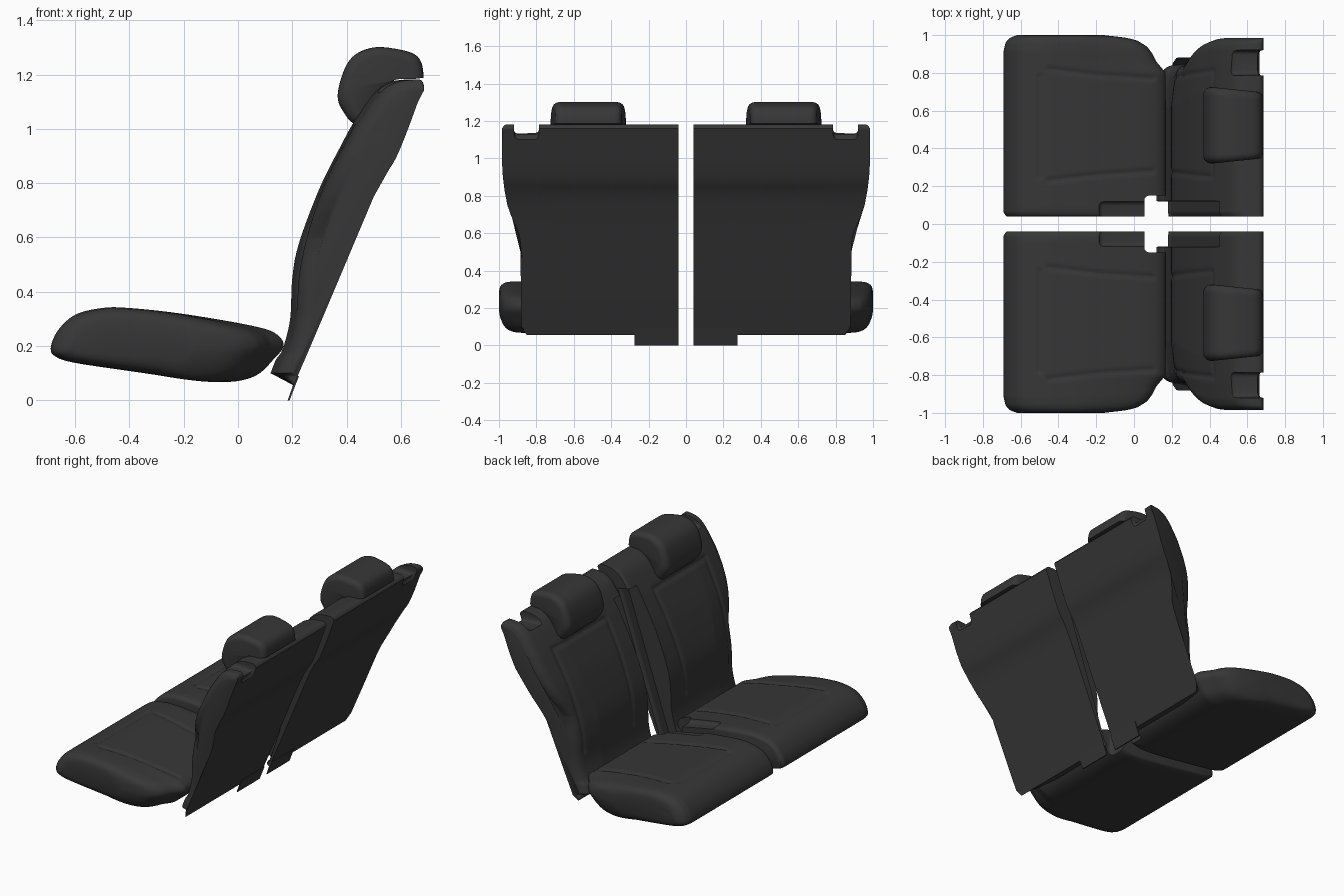
import bpy, bmesh, math
from mathutils import Vector

cube = bpy.data.objects.get("Cube")
if cube:
    bpy.data.objects.remove(cube)

fabric = bpy.data.materials.new("charcoal_upholstery")
fabric.use_nodes = True
fabric.diffuse_color = (0.038, 0.038, 0.038, 1)
fabric.node_tree.nodes["Principled BSDF"].inputs["Base Color"].default_value = fabric.diffuse_color
fabric.node_tree.nodes["Principled BSDF"].inputs["Roughness"].default_value = 0.7


def table(points, v):
    """Piecewise linear lookup."""
    if v <= points[0][0]:
        return points[0][1]
    for (a, fa), (b, fb) in zip(points, points[1:]):
        if v <= b:
            return fa + (fb - fa) * (v - a) / (b - a)
    return points[-1][1]


def clamp(v):
    return max(0.0, min(1.0, v))


def ease(v):
    v = clamp(v)
    return v * v * (3 - 2 * v)


def smooth_loop(points, step):
    """Closed spline through the points; a doubled point makes a corner."""
    pts = [Vector(p) for p in points]
    out, n = [], len(pts)
    for i in range(n):
        a, b, c, d = (pts[(i + k) % n] for k in (-1, 0, 1, 2))
        length = (c - b).length
        if length < 1e-6:
            continue
        count = math.ceil(length / step)
        for k in range(count):
            t = k / count
            out.append(0.5 * (2 * b + (c - a) * t + (2 * a - 5 * b + 4 * c - d) * t * t
                              + (3 * b - a - 3 * c + d) * t ** 3))
    return out


def stations(lo, hi, step, fine=0.03):
    """Slices from lo to hi, closer together at both ends."""
    ends = [fine * (1 - math.cos(k * math.pi / 10)) for k in range(5)]
    n = round((hi - lo - 2 * fine) / step)
    middle = [lo + fine + (hi - lo - 2 * fine) * k / n for k in range(n + 1)]
    return [lo + e for e in ends] + middle + [hi - e for e in reversed(ends)]


def seam(u, v, segments, depth=0.008, width=0.012):
    """Depth of a stitched groove running along the segments."""
    best = 1.0
    p = Vector((u, v))
    for a, b in segments:
        a, b = Vector(a), Vector(b)
        t = clamp((p - a).dot(b - a) / (b - a).length_squared)
        best = min(best, (p - a.lerp(b, t)).length)
    return depth * math.exp(-(best / width) ** 2)


def loft(name, profile, slices, shape):
    """Sweep an xz profile along y, shaping every point."""
    bm = bmesh.new()
    rings = [[bm.verts.new(shape(p.x, y, p.y)) for p in profile] for y in slices]
    n = len(profile)
    for r, s in zip(rings, rings[1:]):
        for i in range(n):
            bm.faces.new((r[i], r[(i + 1) % n], s[(i + 1) % n], s[i]))
    bm.faces.new(rings[0])
    bm.faces.new(list(reversed(rings[-1])))
    bmesh.ops.recalc_face_normals(bm, faces=bm.faces[:])
    mesh = bpy.data.meshes.new(name)
    bm.to_mesh(mesh)
    bm.free()
    mesh.materials.append(fabric)
    obj = bpy.data.objects.new(name, mesh)
    bpy.context.collection.objects.link(obj)
    return obj


def cut(obj, lo, hi, tilt=0.0):
    """Remove a round-cornered pocket."""
    lo, hi = Vector(lo), Vector(hi)
    bpy.ops.mesh.primitive_cube_add(size=1, location=(lo + hi) / 2, rotation=(0, tilt, 0))
    box = bpy.context.object
    box.scale = hi - lo
    box.hide_render = True
    box.data.materials.append(fabric)
    bevel = box.modifiers.new("bevel", 'BEVEL')
    bevel.width, bevel.segments = 0.025, 4
    bpy.ops.object.transform_apply(location=False, rotation=False, scale=True)
    mod = obj.modifiers.new("pocket", 'BOOLEAN')
    mod.operation, mod.solver, mod.object = 'DIFFERENCE', 'EXACT', box
    bpy.context.view_layer.objects.active = obj
    bpy.ops.object.modifier_apply(modifier=mod.name)
    bpy.data.objects.remove(box)


def finish(obj):
    """Mirror to the second seat and shade."""
    mod = obj.modifiers.new("second_seat", 'MIRROR')
    mod.use_axis = (False, True, False)
    mod.use_mirror_merge = False
    bpy.ops.object.select_all(action='DESELECT')
    obj.select_set(True)
    bpy.context.view_layer.objects.active = obj
    bpy.ops.object.modifier_apply(modifier=mod.name)
    bpy.ops.object.shade_smooth_by_angle(angle=math.radians(48))


# Seat cushion
cushion_profile = smooth_loop([
    (-.69, .19), (-.665, .255), (-.6, .315), (-.5, .34), (-.4, .34), (-.2, .318), (.05, .275),
    (.14, .245), (.168, .2), (.13, .15), (.08, .1), (.02, .075), (-.06, .068), (-.2, .08),
    (-.4, .108), (-.6, .138), (-.67, .16)], 0.011)
cushion_seams = [((-.45, .82), (-.2, .79)), ((-.2, .79), (.1, .77)),
                 ((-.45, .23), (-.2, .26)), ((-.2, .26), (.1, .28)), ((-.5, .25), (-.5, .78))]
rear_edge = [(.8, .17), (.83, .145), (.86, .12), (.9, .1), (.94, .07), (.97, .02), (.985, -.03), (1, -.16)]
front_edge = [(.04, -.675), (.06, -.69), (.92, -.69), (.96, -.68), (.985, -.66), (1, -.62)]
fullness = [(.04, .82), (.0415, .87), (.046, .92), (.055, .96), (.07, .985), (.09, 1), (.92, 1),
            (.96, .97), (.985, .89), (.9943, .79), (.9985, .66), (1, .4)]


def shape_cushion(x, y, z):
    pivot = -0.3
    px = pivot + (x - pivot) * ((table(rear_edge, y) - pivot) / (.17 - pivot) if x > pivot
                                else (table(front_edge, y) - pivot) / (-.69 - pivot))
    pz = .2 + (z - .2) * table(fullness, y)
    if z > .22:
        pz -= seam(x, y, cushion_seams)
    taper = clamp((y - .6) / .4) * clamp((.2 - pz) / .13) ** 2
    return px, y - .045 * taper, pz


cushion = loft("seat_cushions", cushion_profile, stations(.04, 1, .011), shape_cushion)
cut(cushion, (.055, -.1, -.1), (.4, .15, .6))
cut(cushion, (-.18, -.1, .27), (.12, .12, .4), tilt=.19)
finish(cushion)

# Backrest, with a waisted outer side and a flat recessed inner strip
back_profile = smooth_loop([
    (.205, .055), (.205, .055), (.12, .1), (.12, .1), (.14, .15), (.165, .19), (.192, .3), (.2, .45),
    (.225, .58), (.3, .78), (.38, .94), (.43, 1.03), (.5, 1.13), (.55, 1.168), (.6, 1.18),
    (.665, 1.18), (.685, 1.16), (.685, 1.16), (.59, .91), (.5, .75), (.31, .3)], 0.011)
rear_line = [(0, .185), (.055, .205), (.3, .31), (.75, .5), (.91, .59), (1.16, .685)]
outer_side = [(.055, .85), (.1, .88), (.55, .886), (.6, .893), (.65, .915), (.7, .938), (.75, .955),
              (.82, .969), (.9, .979), (1, .985)]
front_inset = [(.04, .012), (.06, 0), (.7, 0), (.85, .012), (.93, .022), (.96, .035), (.975, .052), (.985, .08)]
back_seams = [((.28, .35), (.25, 1)), ((.77, .35), (.81, 1)), ((.25, 1), (.81, 1))]


def shape_back(x, y, z):
    front = clamp((table(rear_line, z) - x) / .08)
    waist = table(outer_side, z) - .985 - .04 * front * ease((.95 - z) / .45)
    py = y + ease((y - .4) / .57) * waist
    px = x + front * table(front_inset, y)
    if y < .12 and z < 1.06:
        px += front * max(0, .19 + .34 * (z - .08) - x)
    elif z < 1.1:
        px += front * seam(py, z, back_seams)
    return px, py, z - .025 * clamp((y - .96) / .025) ** 2 * clamp((z - 1.1) / .08)


back_slices = sorted(stations(.04, .985, .011) + [.1195, .1205])
backrest = loft("backrests", back_profile, back_slices, shape_back)
cut(backrest, (.505, .785, 1.13), (.8, .92, 1.4))
cut(backrest, (.655, .785, 1.095), (.8, .92, 1.4))
finish(backrest)

# Headrest, its lower edge sunk into the backrest
head_profile = smooth_loop([
    (.367, 1.12), (.39, 1.215), (.43, 1.272), (.5, 1.3), (.58, 1.295), (.65, 1.275), (.677, 1.24),
    (.684, 1.188), (.684, 1.188), (.62, 1.188), (.57, 1.175), (.53, 1.12), (.48, 1.055), (.43, 1.02),
    (.39, 1.06)], 0.014)


def shape_head(x, y, z):
    edge = clamp(1 - min(y - .32, .725 - y) / .04)
    inset = .04 * (1 - math.sqrt(1 - edge * edge))
    taper = 1 - .12 * clamp((x - .37) / .31)
    return (x + (.54 - x) / .16 * inset, .522 + (y - .522) * taper, z + (1.17 - z) / .13 * inset * .8)


finish(loft("headrests", head_profile, stations(.32, .725, .014, .04), shape_head))

# Thin mounting tab below each backrest
tab_profile = [Vector(p) for p in ((.183, 0), (.19, 0), (.225, .09), (.215, .09))]
finish(loft("mounting_tabs", tab_profile, [.04, .275], lambda x, y, z: (x, y, z)))
